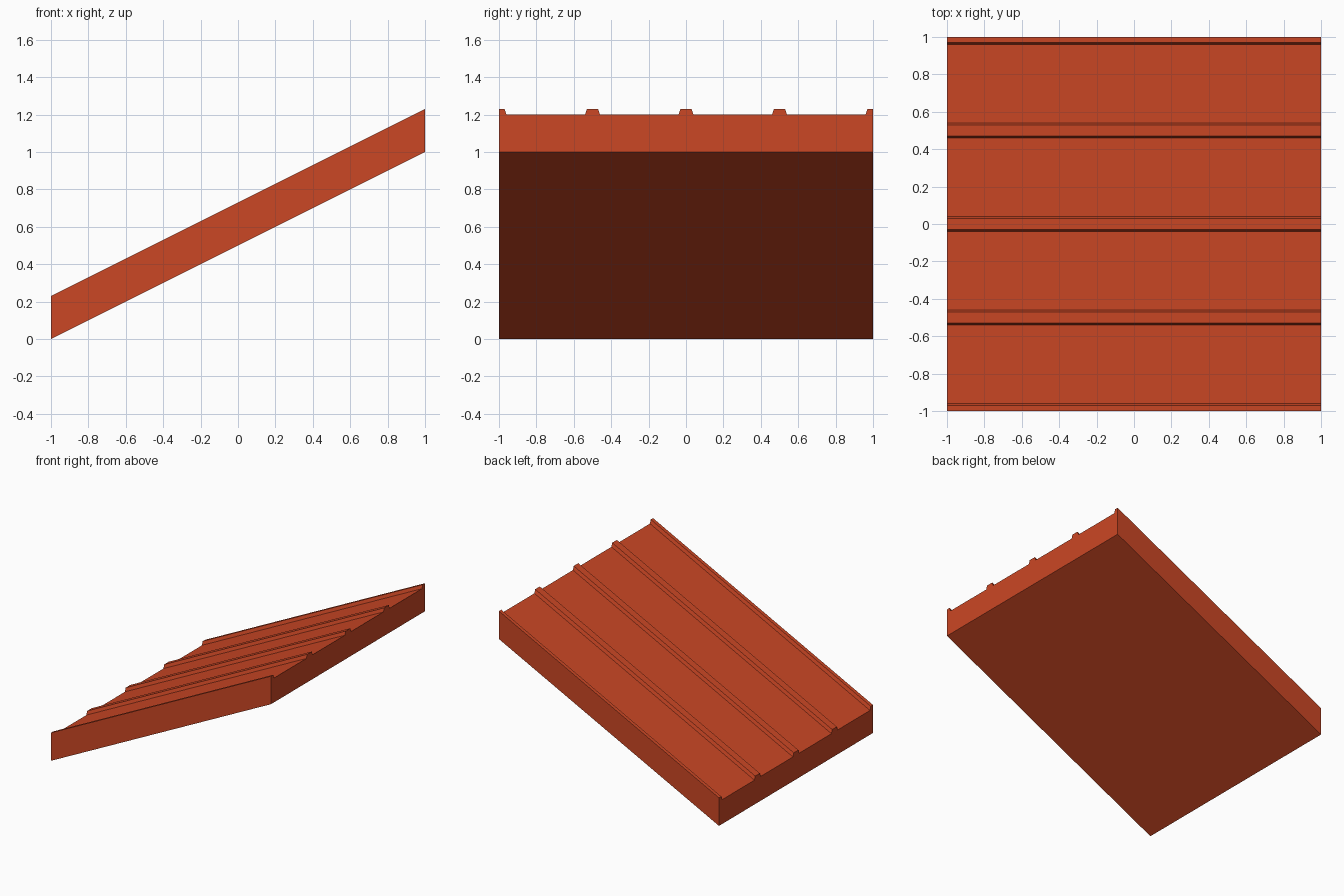
import bpy
import bmesh

cube = bpy.data.objects.get("Cube")
if cube:
    bpy.data.objects.remove(cube, do_unlink=True)

HALF = 1.0        # half length and half width
RISE = 1.0        # climb from the low end to the high end
THICK = 0.2       # slab thickness, measured vertically
RIB_H = 0.03      # rib height
RIB_TOP, RIB_BASE = 0.03, 0.04   # rib half widths

# Roof colour
red = bpy.data.materials.new("roof_red")
red.use_nodes = True
colour = (0.6, 0.063, 0.018, 1)
red.diffuse_color = colour
shader = red.node_tree.nodes["Principled BSDF"]
shader.inputs["Base Color"].default_value = colour
shader.inputs["Roughness"].default_value = 0.8

# Cross-section: flat underside, top with trapezoid ribs, half ribs at the edges
profile = [(-HALF, 0), (HALF, 0)]
for i in range(5):
    centre = HALF - i * HALF / 2
    for offset, height in ((RIB_BASE, 0), (RIB_TOP, RIB_H),
                           (-RIB_TOP, RIB_H), (-RIB_BASE, 0)):
        y = centre + offset
        if abs(y) < HALF:
            profile.append((y, THICK + height))
    if i == 0:
        profile.insert(2, (HALF, THICK + RIB_H))
        profile[3:] = [(HALF - RIB_TOP, THICK + RIB_H), (HALF - RIB_BASE, THICK)]
profile.append((-HALF, THICK + RIB_H))

# Sloping roof panel: the section swept along x and sheared upwards
bm = bmesh.new()
low_end = bm.faces.new([bm.verts.new((-HALF, y, z)) for y, z in profile])
swept = bmesh.ops.extrude_face_region(bm, geom=[low_end], use_keep_orig=True)
far_verts = [g for g in swept["geom"] if isinstance(g, bmesh.types.BMVert)]
bmesh.ops.translate(bm, verts=far_verts, vec=(2 * HALF, 0, RISE))
bmesh.ops.recalc_face_normals(bm, faces=bm.faces)

mesh = bpy.data.meshes.new("roof_panel")
bm.to_mesh(mesh)
bm.free()
mesh.materials.append(red)
panel = bpy.data.objects.new("roof_panel", mesh)
bpy.context.collection.objects.link(panel)
